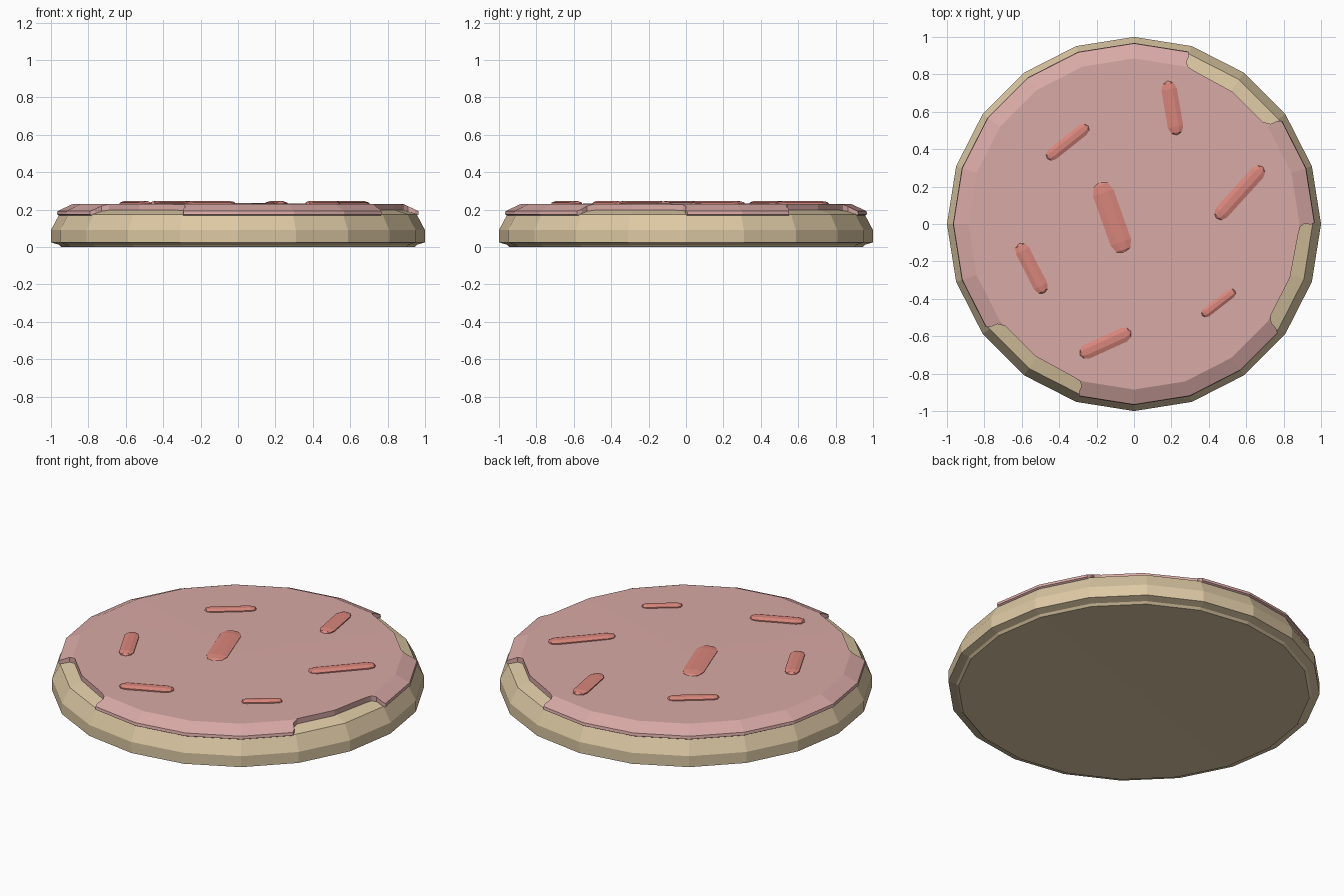
import bpy, bmesh
from math import sin, cos, pi, radians, atan2, hypot
from mathutils import Matrix, Vector

if "Cube" in bpy.data.objects:
    bpy.data.objects.remove(bpy.data.objects["Cube"])

SIDES = 20


def material(name, rgb):
    m = bpy.data.materials.new(name)
    m.diffuse_color = (*rgb, 1)
    m.use_nodes = True
    m.node_tree.nodes["Principled BSDF"].inputs["Base Color"].default_value = m.diffuse_color
    return m


def finish(name, bm, mat=None):
    bmesh.ops.recalc_face_normals(bm, faces=bm.faces)
    me = bpy.data.meshes.new(name)
    bm.to_mesh(me)
    bm.free()
    ob = bpy.data.objects.new(name, me)
    bpy.context.collection.objects.link(ob)
    if mat:
        me.materials.append(mat)
    return ob


def lathe(bm, profile, sides, phase=0):
    """Revolve (radius, height) points; both ends close to a pole."""
    rings = []
    for r, z in profile:
        if r == 0:
            rings.append([bm.verts.new((0, 0, z))] * sides)
        else:
            rings.append([bm.verts.new((r * cos(phase + 2 * pi * i / sides),
                                        r * sin(phase + 2 * pi * i / sides), z))
                          for i in range(sides)])
    for a, b in zip(rings, rings[1:]):
        for i in range(sides):
            j = (i + 1) % sides
            bm.faces.new(list(dict.fromkeys((a[i], a[j], b[j], b[i]))))


dough = material("dough", (0.72, 0.58, 0.37))
pink = material("icing", (0.69, 0.40, 0.38))
red = material("sprinkle", (0.69, 0.24, 0.20))

# Biscuit base
bm = bmesh.new()
lathe(bm, [(0, 0.008), (0.945, 0), (0.957, 0.012), (1, 0.025), (1, 0.09),
           (0.955, 0.175), (0.86, 0.205), (0, 0.205)], SIDES)
finish("biscuit_base", bm, dough)

# Icing disc with a sloped rim
bm = bmesh.new()
lathe(bm, [(0, 0.17), (0.95, 0.165), (0.968, 0.175), (0.965, 0.192),
           (0.885, 0.229), (0, 0.235)], SIDES)
icing = finish("icing", bm, pink)

# Rim gaps in the icing: one outline, turned to three places
gap = [(0.29, 0.93), (0.295, 0.90), (0.28, 0.865), (0.29, 0.84), (0.32, 0.82),
       (0.53, 0.705), (0.66, 0.575), (0.69, 0.545), (0.73, 0.535),
       (0.765, 0.55), (0.80, 0.55), (1.0, 0.7), (0.75, 0.95), (0.4, 1.1)]
bm = bmesh.new()
for turn in (0, -72, 180):
    rot = Matrix.Rotation(radians(turn), 3, 'Z')
    low = [bm.verts.new(rot @ Vector((x, y, 0.1))) for x, y in gap]
    high = [bm.verts.new(rot @ Vector((x, y, 0.4))) for x, y in gap]
    bm.faces.new(low)
    bm.faces.new(high)
    for i in range(len(gap)):
        j = (i + 1) % len(gap)
        bm.faces.new((low[i], low[j], high[j], high[i]))
cutter = finish("gap_cutter", bm)
cutter.hide_render = True
cutter.hide_viewport = True
cut = icing.modifiers.new("gaps", 'BOOLEAN')
cut.operation = 'DIFFERENCE'
cut.solver = 'EXACT'
cut.object = cutter

# Sprinkles: flattened faceted capsules, tip to tip plus width
sprinkles = [(0.18, 0.765, 0.23, 0.475, 0.09), (-0.245, 0.525, -0.465, 0.35, 0.07),
             (-0.185, 0.225, -0.05, -0.155, 0.125), (0.69, 0.305, 0.44, 0.03, 0.085),
             (-0.615, -0.105, -0.48, -0.37, 0.085), (-0.015, -0.575, -0.29, -0.70, 0.085),
             (0.54, -0.355, 0.365, -0.49, 0.055)]
for n, (x1, y1, x2, y2, w) in enumerate(sprinkles):
    r, half = w / 2, hypot(x2 - x1, y2 - y1) / 2
    bm = bmesh.new()
    lathe(bm, [(0, -half), (0.7 * r, 0.3 * r - half), (r, r - half),
               (r, half - r), (0.7 * r, half - 0.3 * r), (0, half)], 8, pi / 8)
    bm.transform(Matrix.Translation(((x1 + x2) / 2, (y1 + y2) / 2, 0.231))
                 @ Matrix.Rotation(atan2(y2 - y1, x2 - x1), 4, 'Z')
                 @ Matrix.Diagonal((1, 1, 0.016 / r, 1))
                 @ Matrix.Rotation(pi / 2, 4, 'Y'))
    finish(f"sprinkle_{n + 1}", bm, red)
